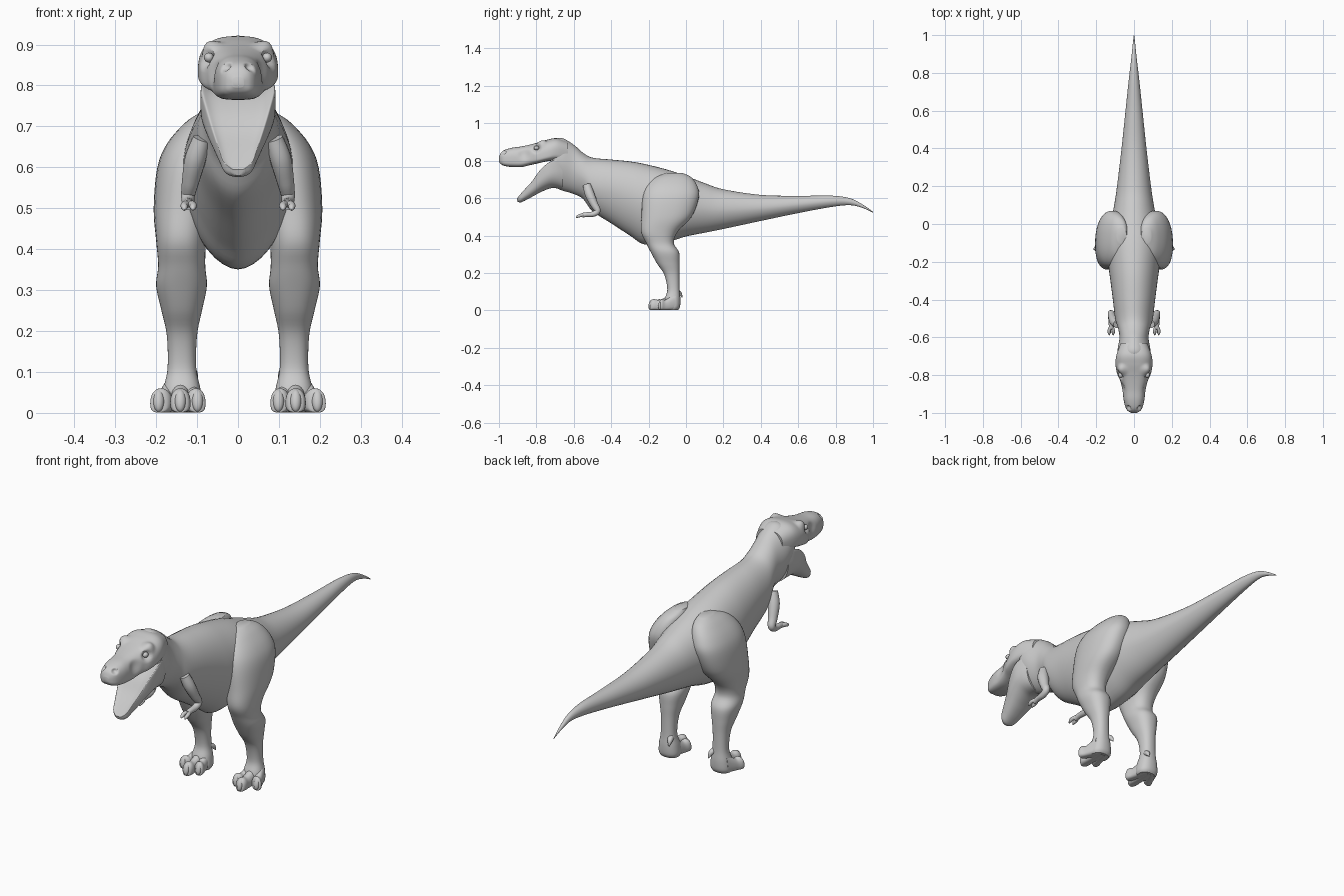
import bpy, bmesh, math
from mathutils import Vector

if "Cube" in bpy.data.objects:
    bpy.data.objects.remove(bpy.data.objects["Cube"])


def spline(rows, steps):
    """Catmull-Rom interpolation through rows of numbers."""
    out = []
    for i in range(len(rows) - 1):
        p0, p1 = rows[max(i - 1, 0)], rows[i]
        p2, p3 = rows[i + 1], rows[min(i + 2, len(rows) - 1)]
        for k in range(steps):
            t = k / steps
            out.append([b + 0.5 * t * (c - a + t * (2*a - 5*b + 4*c - d + t * (3*(b - c) + d - a)))
                        for a, b, c, d in zip(p0, p1, p2, p3)])
    return out + [list(rows[-1])]


def loft(name, rows, n_up=2.0, n_down=2.0, trough=0.0, steps=5, seg=40, side=1):
    """Skin rows of (top y, top z, bottom y, bottom z, x from, x to, widest height)."""
    bm = bmesh.new()
    rings = []
    for ty, tz, by, bz, xa, xb, f in spline(rows, steps):
        ring = []
        for i in range(seg):
            a = 2 * math.pi * i / seg
            c, s = math.cos(a), math.sin(a)
            e = 2 / (n_up if s >= 0 else n_down)
            c = math.copysign(abs(c) ** e, c)
            s = math.copysign(abs(s) ** e, s)
            if s > 0:
                s -= trough * (1 - abs(c) ** 6)
            h = f + s * (1 - f if s > 0 else f)
            x = (xa + xb) / 2 + c * (xb - xa) / 2
            ring.append(bm.verts.new((side * x, by + h * (ty - by), bz + h * (tz - bz))))
        rings.append(ring)
    for r, q in zip(rings, rings[1:]):
        for i in range(seg):
            j = (i + 1) % seg
            bm.faces.new((r[i], r[j], q[j], q[i]))
    bm.faces.new(rings[0])
    bm.faces.new(rings[-1])
    return finish(name, bm)


def finish(name, bm):
    bmesh.ops.recalc_face_normals(bm, faces=bm.faces)
    me = bpy.data.meshes.new(name)
    bm.to_mesh(me)
    bm.free()
    ob = bpy.data.objects.new(name, me)
    bpy.context.collection.objects.link(ob)
    return ob


def slices(rows):
    """(y, top, bottom, half width, widest height) -> symmetric loft rows."""
    return [(y, t, y, b, -w, w, f) for y, t, b, w, f in rows]


def blob(name, loc, size, rot=(0, 0, 0)):
    bpy.ops.mesh.primitive_uv_sphere_add(segments=16, ring_count=10, location=loc, rotation=rot)
    ob = bpy.context.object
    ob.name, ob.scale = name, size
    return ob


def tube(name, pts, side, steps=6, seg=14):
    """Round limb along points (x, y, z, radius)."""
    bm = bmesh.new()
    path = spline(pts, steps)
    rings = []
    for i, (x, y, z, r) in enumerate(path):
        a, b = path[max(i - 1, 0)], path[min(i + 1, len(path) - 1)]
        d = Vector(b[:3]) - Vector(a[:3])
        u = Vector((1, 0, 0))
        u = (u - d * (u.dot(d) / d.length_squared)).normalized()
        v = d.normalized().cross(u)
        ring = []
        for k in range(seg):
            t = 2 * math.pi * k / seg
            p = Vector((x, y, z)) + r * (u * math.cos(t) + v * math.sin(t))
            ring.append(bm.verts.new((p.x * side, p.y, p.z)))
        rings.append(ring)
    for r, q in zip(rings, rings[1:]):
        for k in range(seg):
            j = (k + 1) % seg
            bm.faces.new((r[k], r[j], q[j], q[k]))
    bm.faces.new(rings[0])
    bm.faces.new(rings[-1])
    return finish(name, bm)


def push(ob, point, radius, move):
    """Soft sculpt: move vertices near point, mirrored in x."""
    for v in ob.data.vertices:
        s = 1 if v.co.x >= 0 else -1
        d = (Vector((abs(v.co.x), v.co.y, v.co.z)) - Vector(point)).length / radius
        if d < 1:
            k = (1 - d * d) ** 2
            v.co += Vector((move[0] * s, move[1], move[2])) * k


# Neck, torso and tail
loft("body", slices([
    (-.715, .895, .67, .075, .6), (-.70, .915, .657, .086, .6), (-.66, .92, .64, .086, .55),
    (-.60, .885, .622, .077, .5), (-.55, .842, .595, .085, .5), (-.50, .816, .53, .10, .5),
    (-.40, .806, .465, .112, .55), (-.30, .796, .40, .125, .55), (-.22, .782, .352, .135, .55),
    (-.10, .752, .365, .14, .55), (0, .718, .395, .125, .5), (.10, .68, .415, .105, .5),
    (.20, .647, .435, .09, .5), (.40, .617, .478, .066, .5), (.60, .612, .52, .045, .5),
    (.78, .613, .553, .026, .5), (.88, .598, .562, .014, .5), (.95, .562, .545, .007, .5),
    (1.0, .527, .522, .001, .5)]), 2.0, 1.8)

# Upper head with brows, eye sockets and nostrils
head = loft("upper_head", slices([
    (-.63, .90, .78, .07, .5), (-.69, .92, .80, .092, .4), (-.74, .913, .797, .098, .3),
    (-.79, .898, .786, .09, .3), (-.83, .887, .777, .073, .35), (-.88, .876, .766, .061, .35),
    (-.93, .869, .766, .055, .4), (-.97, .857, .772, .045, .4), (-.99, .842, .782, .032, .45),
    (-1.0, .82, .795, .014, .5)]), 2.6, 3.5, steps=7, seg=64)
push(head, (.068, -.775, .895), .04, (.01, 0, .016))
push(head, (.08, -.80, .865), .03, (-.02, .005, 0))
push(head, (.065, -.865, .835), .04, (-.009, 0, 0))
push(head, (.03, -.975, .845), .018, (-.008, .01, -.004))

# Open lower jaw with hollow mouth
loft("lower_jaw", [(ty, tz, by, bz, -w, w, .6) for ty, tz, by, bz, w in [
    (-.66, .83, -.66, .645, .08), (-.70, .825, -.69, .652, .089), (-.74, .805, -.725, .652, .091),
    (-.785, .76, -.77, .635, .08), (-.825, .70, -.81, .614, .063), (-.865, .653, -.85, .592, .048),
    (-.893, .618, -.883, .577, .036), (-.906, .598, -.90, .58, .016)]],
    7, 2.3, trough=.5, steps=6, seg=64)

for s, tag in ((1, "left"), (-1, "right")):
    blob(f"{tag}_eye", (s * .071, -.80, .868), (.012, .014, .012))

    # Leg: horizontal slices (z, front, back, inner x, outer x)
    loft(f"{tag}_leg", [(fr, z, bk, z, xi, xo, .5) for z, fr, bk, xi, xo in [
        (.735, -.10, -.02, .04, .09), (.71, -.17, .03, .03, .128), (.66, -.215, .062, .03, .172),
        (.60, -.233, .068, .04, .197), (.50, -.238, .03, .06, .206), (.42, -.24, -.045, .077, .20),
        (.36, -.213, -.065, .08, .195), (.31, -.188, -.037, .076, .20), (.25, -.155, -.034, .088, .187),
        (.19, -.116, -.035, .10, .174), (.11, -.10, -.034, .102, .172), (.06, -.115, -.03, .092, .182),
        (.02, -.12, -.032, .088, .186), (.002, -.115, -.042, .095, .18)]], 2.3, 2.3, side=s)

    # Three toes, each with a claw
    for toe, x0, x1, y1, w in (("inner", .125, .099, -.16, .023), ("middle", .14, .141, -.192, .025),
                               ("outer", .155, .194, -.14, .025)):
        rows = []
        for t, top, wf in ((0, .095, 1.1), (.35, .072, 1), (.65, .056, .92), (.85, .06, 1),
                           (.96, .052, .85), (1, .035, .5)):
            y, x = -.055 + t * (y1 + .055), x0 + t * (x1 - x0)
            rows.append((y, top, y, .001, x - w * wf, x + w * wf, .4))
        loft(f"{tag}_{toe}_toe", rows, 2.2, 3, seg=24, side=s)
        blob(f"{tag}_{toe}_claw", (s * x1, y1 + .006, .03), (.014, .014, .028), (-.25, 0, 0))

    # Small rear spur on the ankle
    tube(f"{tag}_spur", [(.115, -.05, .10, .014), (.108, -.033, .09, .011),
                         (.105, -.02, .07, .002)], s)

    # Small arm with two fingers
    tube(f"{tag}_arm", [(.088, -.53, .67, .022), (.104, -.515, .62, .026), (.116, -.49, .565, .021),
                        (.122, -.473, .532, .017), (.122, -.495, .515, .015),
                        (.121, -.53, .512, .013), (.12, -.555, .508, .013)], s)
    for fx in (.11, .131):
        tube(f"{tag}_finger", [(.12, -.54, .511, .010), (fx, -.562, .508, .009),
                               (fx, -.578, .502, .008), (fx, -.588, .495, .002)], s, 4, 10)

# Smooth shading everywhere
bpy.ops.object.select_all(action='SELECT')
bpy.context.view_layer.objects.active = head
bpy.ops.object.shade_smooth_by_angle(angle=math.radians(50))
